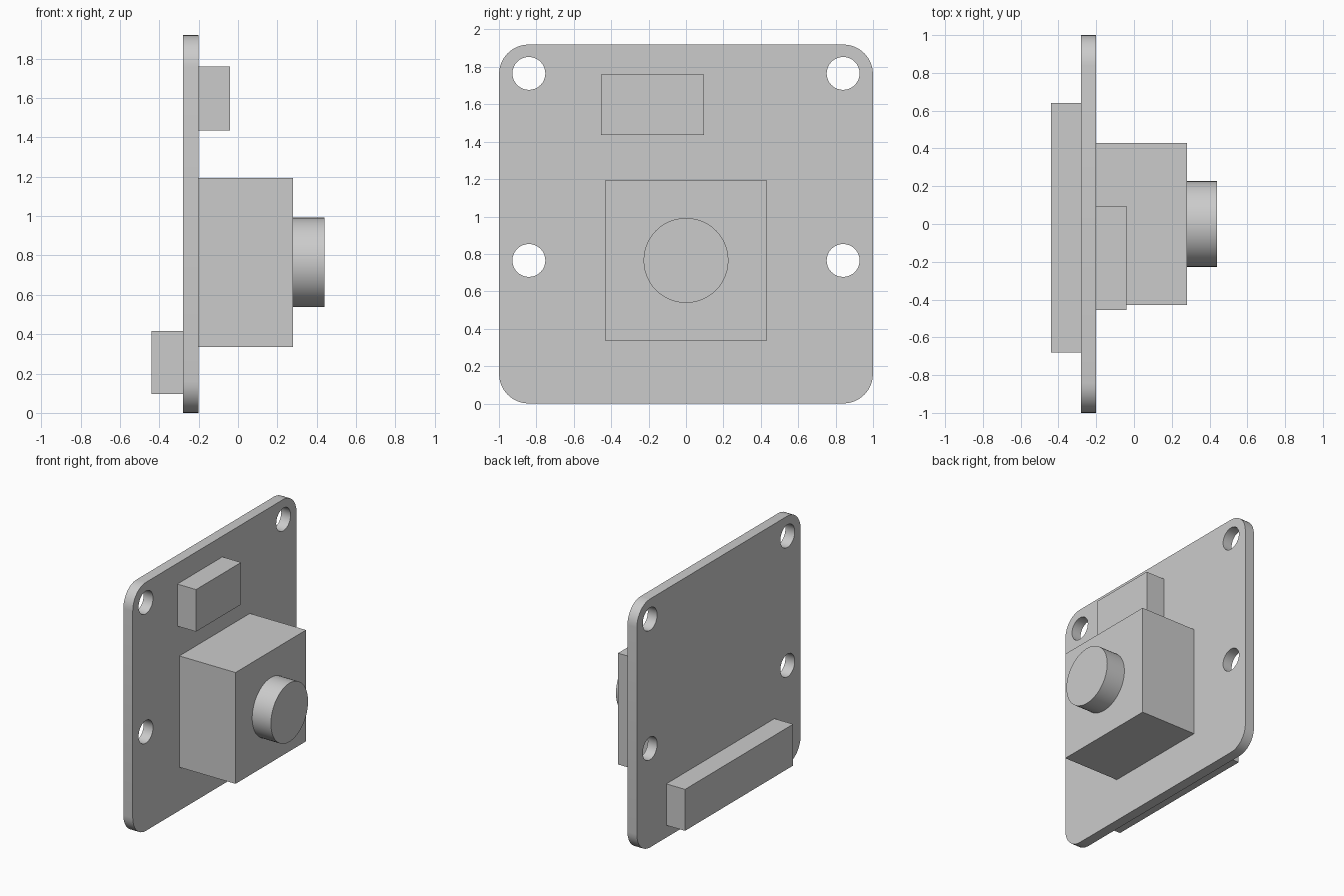
import bpy, bmesh
from math import cos, sin, pi, radians
from mathutils import Matrix, Vector

cube = bpy.data.objects.get("Cube")
if cube:
    bpy.data.objects.remove(cube, do_unlink=True)

# One plain grey for every part
GREY = (0.6, 0.6, 0.6, 1)
grey = bpy.data.materials.new("light grey")
grey.use_nodes = True
grey.diffuse_color = GREY
grey.node_tree.nodes["Principled BSDF"].inputs["Base Color"].default_value = GREY


def finish(name, bm):
    bmesh.ops.recalc_face_normals(bm, faces=bm.faces)
    mesh = bpy.data.meshes.new(name)
    bm.to_mesh(mesh)
    bm.free()
    mesh.materials.append(grey)
    obj = bpy.data.objects.new(name, mesh)
    bpy.context.collection.objects.link(obj)
    return obj


def smooth(obj):
    bpy.ops.object.select_all(action="DESELECT")
    obj.select_set(True)
    bpy.context.view_layer.objects.active = obj
    bpy.ops.object.shade_smooth_by_angle(angle=radians(35))


def prism(bm, outline, x0, x1):
    """Extrude a (y, z) outline along x."""
    face = bm.faces.new([bm.verts.new((x0, y, z)) for y, z in outline])
    new = bmesh.ops.extrude_face_region(bm, geom=[face])["geom"]
    verts = [v for v in new if isinstance(v, bmesh.types.BMVert)]
    bmesh.ops.translate(bm, verts=verts, vec=(x1 - x0, 0, 0))


def circle(y, z, r, n):
    return [(y + r * cos(2 * pi * i / n), z + r * sin(2 * pi * i / n)) for i in range(n)]


def rounded_rect(y, z0, z1, r, steps):
    centres = [(y - r, z1 - r), (r - y, z1 - r), (r - y, z0 + r), (y - r, z0 + r)]
    return [(cy + r * cos(a), cz + r * sin(a))
            for k, (cy, cz) in enumerate(centres)
            for a in [pi / 2 * (k + i / steps) for i in range(steps + 1)]]


def box(name, x0, x1, y0, y1, z0, z1):
    bm = bmesh.new()
    prism(bm, [(y0, z0), (y1, z0), (y1, z1), (y0, z1)], x0, x1)
    return finish(name, bm)


BACK, FACE, FRONT = -0.28, -0.20, 0.28
LENS_Z = 0.765

# Circuit board with rounded corners
bm = bmesh.new()
prism(bm, rounded_rect(1, 0, 1.92, 0.16, 8), BACK, FACE)
board = finish("board", bm)

# Four mounting holes
bm = bmesh.new()
for y in (-0.84, 0.84):
    for z in (LENS_Z, 1.765):
        prism(bm, circle(y, z, 0.088, 32), BACK - 0.1, FACE + 0.1)
cutter = finish("hole_cutter", bm)
cutter.hide_render = True
cut = board.modifiers.new("holes", "BOOLEAN")
cut.operation = "DIFFERENCE"
cut.solver = "EXACT"
cut.object = cutter
bpy.context.view_layer.objects.active = board
bpy.ops.object.modifier_apply(modifier=cut.name)
bpy.data.objects.remove(cutter, do_unlink=True)
smooth(board)

# Blocks on both sides of the board
box("lens_housing", FACE, FRONT, -0.43, 0.43, 0.335, 1.195)
box("chip", FACE, -0.04, -0.455, 0.095, 1.435, 1.76)
box("rear_connector", -0.44, BACK, -0.68, 0.64, 0.095, 0.415)

# Lens barrel
bm = bmesh.new()
prism(bm, circle(0, LENS_Z, 0.227, 48), FRONT, 0.44)
smooth(finish("lens_barrel", bm))
